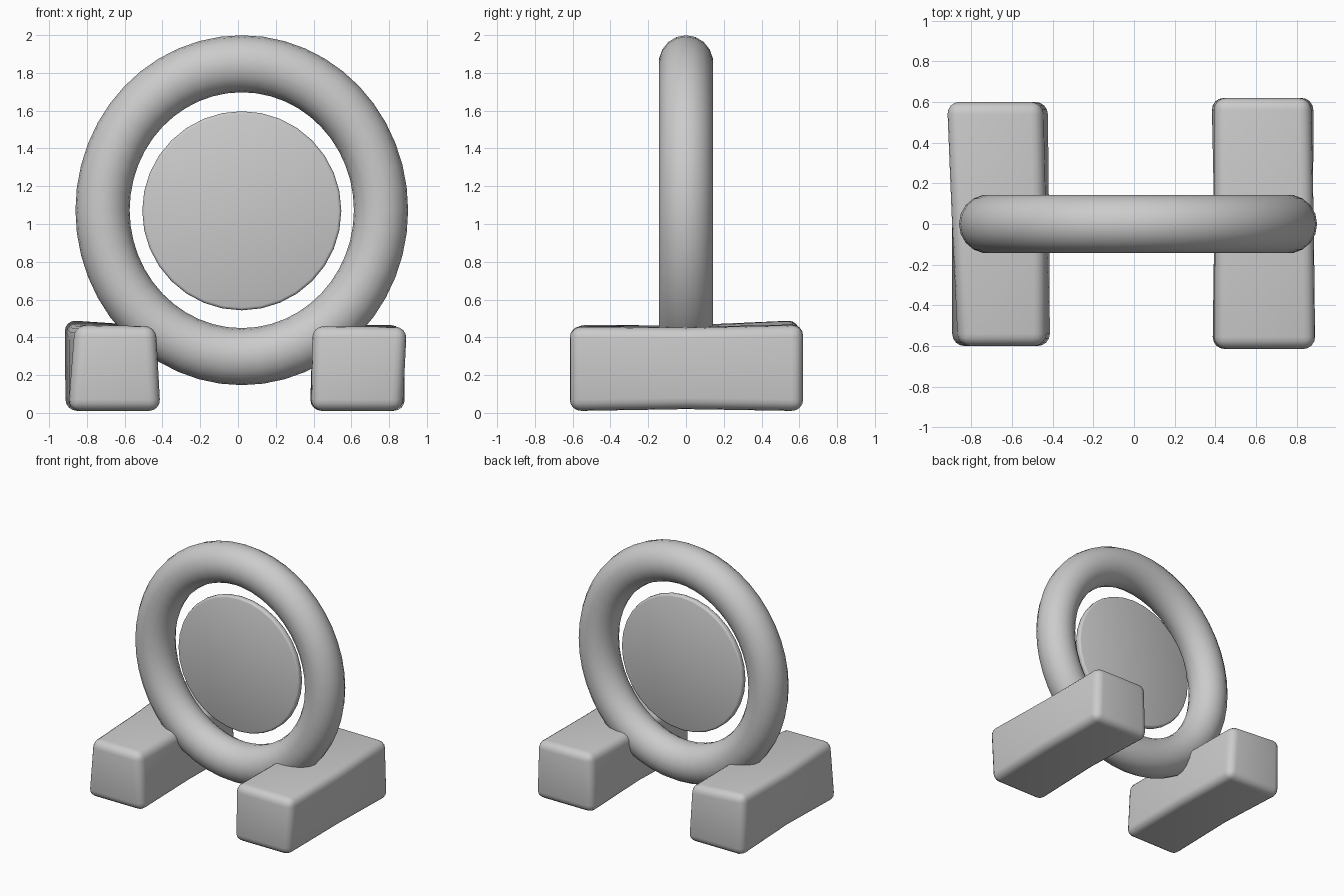
import bpy
from math import pi, radians

if "Cube" in bpy.data.objects:
    bpy.data.objects.remove(bpy.data.objects["Cube"])


def finish(obj, bevel=0, segments=3):
    bpy.ops.object.select_all(action='DESELECT')
    obj.select_set(True)
    bpy.context.view_layer.objects.active = obj
    if bevel:
        mod = obj.modifiers.new("rounding", 'BEVEL')
        mod.width = bevel
        mod.segments = segments
        mod.limit_method = 'ANGLE'
        mod.angle_limit = radians(40)
        bpy.ops.object.modifier_apply(modifier=mod.name)
    bpy.ops.object.shade_smooth_by_angle(angle=radians(50))


def block(name, sections):
    """Rounded block from cross-sections: (y, four (x, z) corners)."""
    verts = [(x, y, z) for y, corners in sections for x, z in corners]
    n = len(sections)
    faces = [(0, 1, 2, 3), tuple(4 * (n - 1) + i for i in (3, 2, 1, 0))]
    for s in range(n - 1):
        for i in range(4):
            a, b = 4 * s + i, 4 * s + (i + 1) % 4
            faces.append((a, a + 4, b + 4, b))
    mesh = bpy.data.meshes.new(name)
    mesh.from_pydata(verts, [], faces)
    obj = bpy.data.objects.new(name, mesh)
    bpy.context.collection.objects.link(obj)
    finish(obj, 0.06, 4)


# Upright ring, slightly taller than wide, fuller on the right
bpy.ops.mesh.primitive_torus_add(major_radius=0.76, minor_radius=0.148,
                                 major_segments=48, minor_segments=18,
                                 location=(0.02, 0, 1.073), rotation=(pi / 2, 0, 0))
ring = bpy.context.object
ring.name = "ring"
ring.scale = (0.97, 1.02, 0.98)
finish(ring)

# Thin centre disc
bpy.ops.mesh.primitive_cylinder_add(vertices=32, radius=0.527, depth=0.05,
                                    location=(0.02, 0, 1.07), rotation=(pi / 2, 0, 0))
disc = bpy.context.object
disc.name = "centre_disc"
finish(disc, 0.015, 2)

# Feet: corners run bottom left, bottom right, top right, top left
block("left_foot", [
    (-0.60, [(-0.90, 0.01), (-0.41, 0.01), (-0.435, 0.46), (-0.86, 0.465)]),
    (0.00, [(-0.895, 0.02), (-0.415, 0.02), (-0.435, 0.455), (-0.895, 0.465)]),
    (0.60, [(-0.915, 0.01), (-0.42, 0.01), (-0.45, 0.46), (-0.92, 0.495)]),
])
block("right_foot", [
    (-0.615, [(0.385, 0.01), (0.87, 0.01), (0.895, 0.455), (0.395, 0.46)]),
    (0.00, [(0.395, 0.02), (0.88, 0.02), (0.885, 0.45), (0.395, 0.455)]),
    (0.62, [(0.38, 0.01), (0.885, 0.01), (0.87, 0.465), (0.395, 0.47)]),
])
